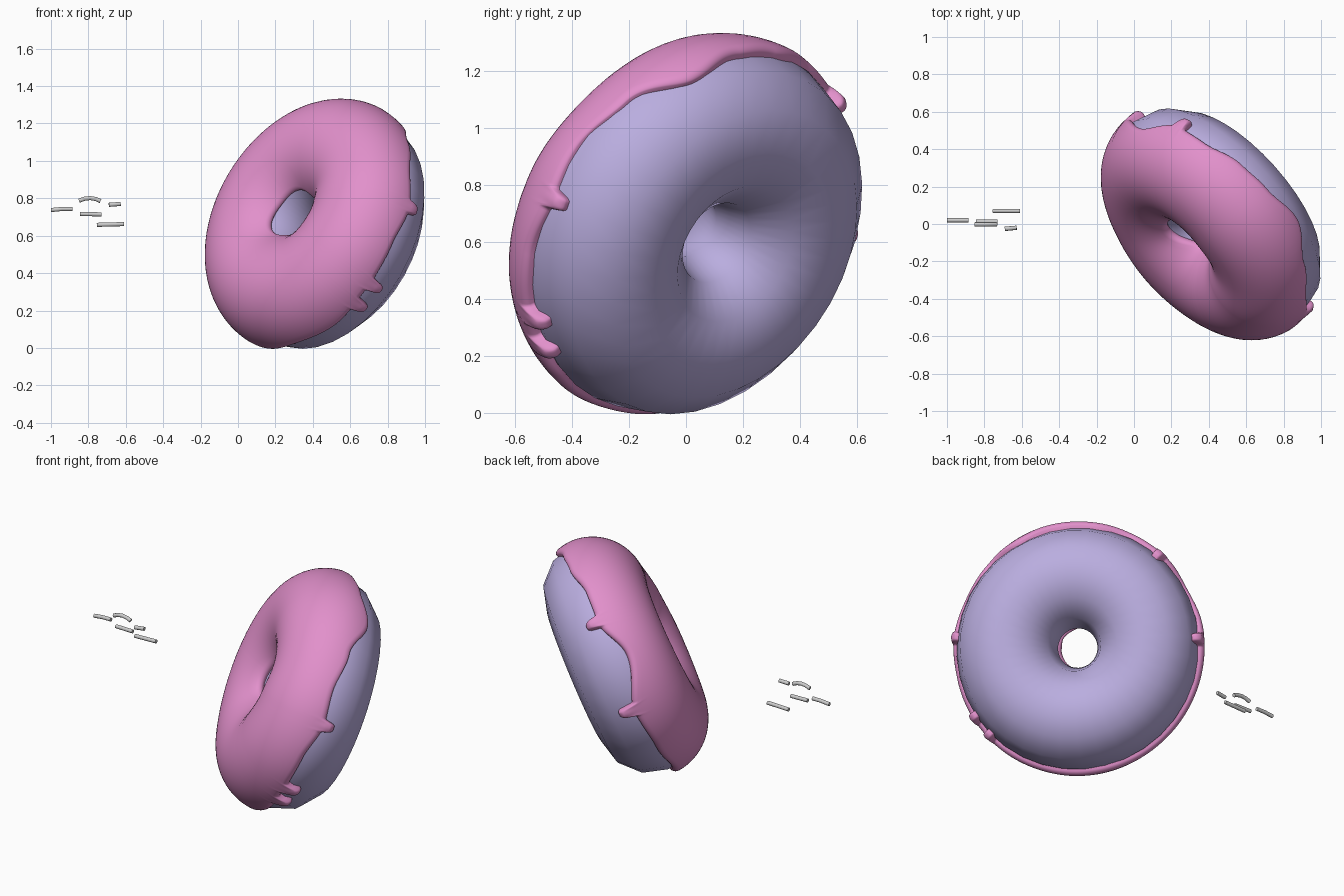
import bpy, math
from mathutils import Matrix, Vector

if "Cube" in bpy.data.objects:
    bpy.data.objects.remove(bpy.data.objects["Cube"])

R, TUBE = 0.40, 0.288

# Ring frame: icing faces front-left and up (local -z)
n = Vector((-0.69, -0.615, 0.375)).normalized()
e1 = Vector((n.y, -n.x, 0)).normalized()
e2 = (-n).cross(e1)
frame = Matrix((e1, e2, -n)).transposed().to_4x4()
frame.translation = (0.428, 0.018, 0.651)


def material(name, rgb):
    m = bpy.data.materials.new(name)
    m.diffuse_color = (*rgb, 1)
    m.use_nodes = True
    m.node_tree.nodes["Principled BSDF"].inputs["Base Color"].default_value = m.diffuse_color
    return m


def ring_point(theta, phi, rho):
    d = R + rho * math.cos(phi)
    return (d * math.cos(theta), d * math.sin(theta), rho * math.sin(phi))


def add_mesh(name, verts, faces, mat):
    me = bpy.data.meshes.new(name)
    me.from_pydata(verts, [], faces)
    me.materials.append(mat)
    for p in me.polygons:
        p.use_smooth = True
    ob = bpy.data.objects.new(name, me)
    bpy.context.collection.objects.link(ob)
    ob.matrix_world = frame
    return ob


# Dough ring
NU, NV = 36, 12
verts = [ring_point(2 * math.pi * i / NU, 2 * math.pi * j / NV, TUBE)
         for i in range(NU) for j in range(NV)]
faces = [(i * NV + j, (i + 1) % NU * NV + j,
          (i + 1) % NU * NV + (j + 1) % NV, i * NV + (j + 1) % NV)
         for i in range(NU) for j in range(NV)]
add_mesh("dough_ring", verts, faces, material("dough", (0.49, 0.42, 0.74)))

# Icing by degrees around: wavy hem (tube angle), thickness, and drips (degrees, tip angle)
HEM = [(25, -0.25), (45, 0.03), (60, 0.04), (80, 0.2), (95, 0.25), (115, 0.42),
       (135, 0.1), (155, -0.04), (171, 0.0), (190, -0.12), (215, -0.13), (235, -0.05),
       (255, -0.1), (280, 0.02), (310, -0.1), (335, -0.02), (358, 0.05)]
THICK = [(0, 0.03), (60, 0.028), (95, 0.028), (140, 0.014), (170, 0.024),
         (205, 0.03), (235, 0.03), (270, 0.033), (310, 0.028)]
DRIPS = [(0, 0.36), (45, 0.28), (171, 0.22), (210, 0.18), (221, 0.18)]


def wave(table, deg):
    pts = [(table[-1][0] - 360, table[-1][1])] + table + [(table[0][0] + 360, table[0][1])]
    for (a, va), (b, vb) in zip(pts, pts[1:]):
        if a <= deg <= b:
            t = (deg - a) / (b - a)
            return va + (vb - va) * (0.5 - 0.5 * math.cos(math.pi * t))


def edge(deg):
    base, pull = wave(HEM, deg), 0
    low = base
    for c, tip in DRIPS:
        d = abs((deg - c + 180) % 360 - 180)
        low += (tip - base) * (math.exp(-(d / 2.6) ** 6) + 0.06 * math.exp(-(d / 5) ** 2)) / 1.06
        pull = max(pull, math.exp(-(d / 2) ** 2))
    return low, pull


# Icing shell with rounded hems tucked into the dough
N, W = 720, 0.035
lip = [W * (1 - math.cos(k * math.pi / 12)) for k in range(7)]
verts = []
for i in range(N):
    deg = 360 * i / N
    th = math.radians(deg)
    low, pull = edge(deg)
    ice = wave(THICK, deg)
    sag = 0.016 * math.cos(th - math.radians(245))
    inner = -math.pi + 0.45 + 0.2 * math.cos(th) - 0.05 * math.sin(3 * th + 0.5)
    length = (low - inner) * TUBE
    mid = [W + (length - 2 * W) * k / 28 for k in range(1, 28)]
    arcs = lip + mid + [length - s for s in reversed(lip)]
    for k, s in enumerate(arcs):
        phi = low - s / TUBE
        f = min(s, length - s, W) / W
        full = ice + sag * max(0, math.sin(-phi))
        rho = TUBE + full * math.sqrt(max(0, 1 - (1 - f) ** 2))
        rho += 0.008 * pull * f * math.exp(-((s - 0.035) / 0.035) ** 2)
        if k in (0, len(arcs) - 1):
            rho = TUBE - 0.02
        verts.append(ring_point(th, phi, rho))
M = len(arcs)
faces = [(i * M + j, i * M + j + 1, (i + 1) % N * M + j + 1, (i + 1) % N * M + j)
         for i in range(N) for j in range(M - 1)]
add_mesh("icing", verts, faces, material("icing", (0.76, 0.28, 0.60)))


# Small loose sprinkles floating on the left
def sprinkle(name, pts, r=0.0115):
    cu = bpy.data.curves.new(name, 'CURVE')
    cu.dimensions = '3D'
    cu.bevel_depth = r
    cu.bevel_resolution = 3
    cu.use_fill_caps = True
    sp = cu.splines.new('POLY')
    sp.points.add(len(pts) - 1)
    for p, co in zip(sp.points, pts):
        p.co = (*co, 1)
    sp.use_smooth = True
    ob = bpy.data.objects.new(name, cu)
    bpy.context.collection.objects.link(ob)


sprinkle("sprinkle_1", [(-1.0, 0.02, 0.737), (-0.94, 0.02, 0.743), (-0.885, 0.02, 0.743)])
sprinkle("sprinkle_2", [(-0.85, -0.002, 0.787), (-0.82, -0.002, 0.798), (-0.79, -0.002, 0.801),
                        (-0.76, -0.002, 0.796), (-0.735, -0.002, 0.785)])
sprinkle("sprinkle_3", [(-0.845, 0.012, 0.716), (-0.73, 0.012, 0.714)])
sprinkle("sprinkle_4", [(-0.69, -0.026, 0.765), (-0.628, -0.02, 0.77)])
sprinkle("sprinkle_5", [(-0.755, 0.07, 0.658), (-0.61, 0.07, 0.662)])
